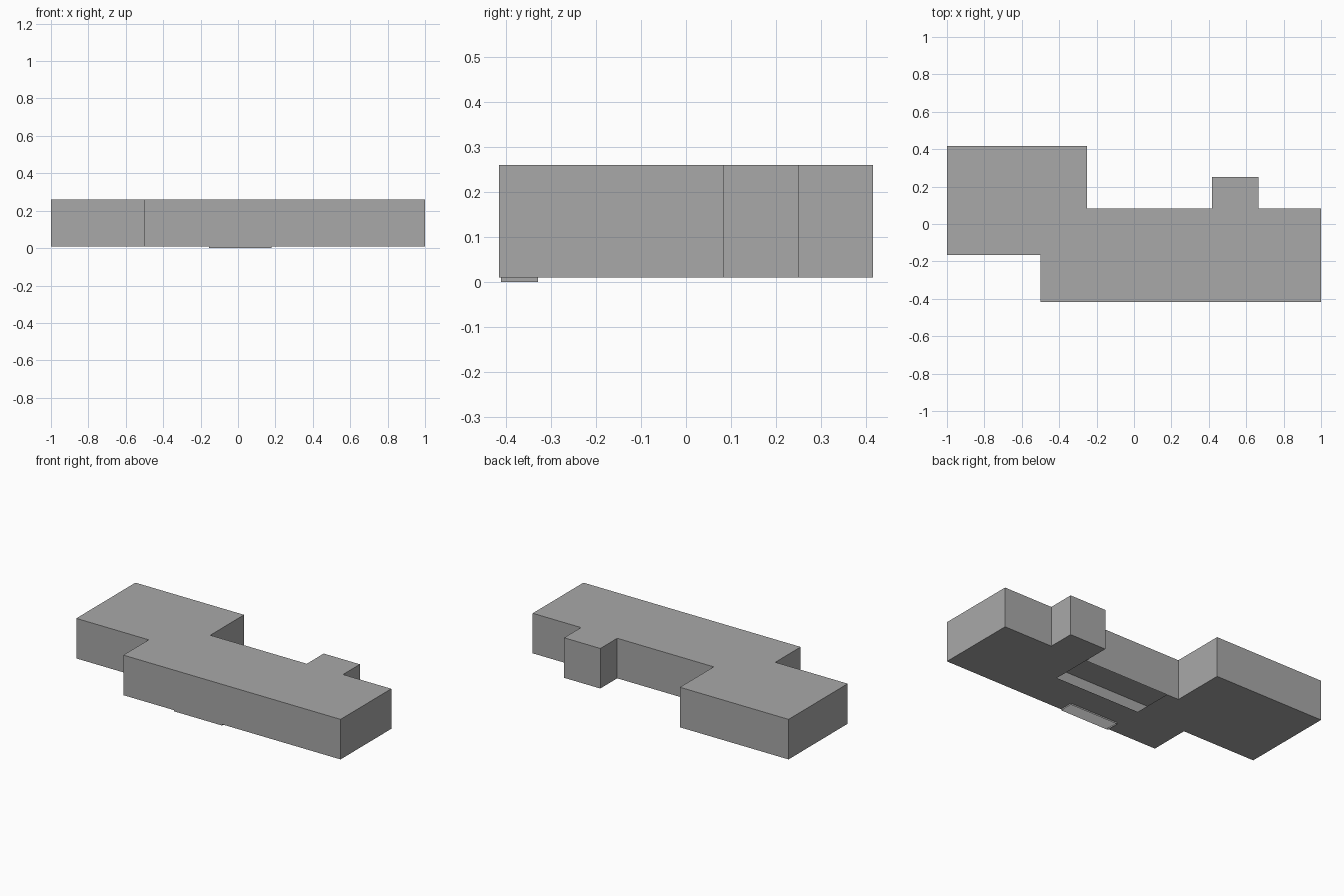
import bpy
import bmesh

cube = bpy.data.objects.get("Cube")
if cube:
    bpy.data.objects.remove(cube, do_unlink=True)

U = 1 / 12             # plan module
FLOOR, TOP = 0.01, 0.26

grey = bpy.data.materials.new("plain grey")
grey.use_nodes = True
colour = (0.395, 0.395, 0.395, 1)
grey.diffuse_color = colour
grey.node_tree.nodes["Principled BSDF"].inputs["Base Color"].default_value = colour


def ring(bm, points, z):
    """Verts of a plan outline at one height."""
    return [bm.verts.new((x, y, z)) for x, y in points]


def walls(bm, points, low, high):
    """Thin vertical walls that follow a counter-clockwise plan outline."""
    a, b = ring(bm, points, low), ring(bm, points, high)
    for i in range(len(points)):
        j = (i + 1) % len(points)
        bm.faces.new((a[i], a[j], b[j], b[i]))


def sheet(bm, outlines, z, up):
    """Flat sheet bounded by the first outline, with the others as holes."""
    edges = []
    for points in outlines:
        verts = ring(bm, points, z)
        edges += [bm.edges.new(pair) for pair in zip(verts, verts[1:] + verts[:1])]
    filled = bmesh.ops.triangle_fill(bm, use_beauty=True, edges=edges)
    for face in filled["geom"]:
        if isinstance(face, bmesh.types.BMFace):
            face.normal_update()
            if face.normal.z * up < 0:
                face.normal_flip()


def finish(name, bm):
    bmesh.ops.remove_doubles(bm, verts=bm.verts, dist=0.0001)
    mesh = bpy.data.meshes.new(name)
    bm.to_mesh(mesh)
    bm.free()
    mesh.materials.append(grey)
    obj = bpy.data.objects.new(name, mesh)
    bpy.context.collection.objects.link(obj)


def scaled(points):
    return [(x * U, y * U) for x, y in points]


# Plan: main block, side wing and small rear bay
front = [(-12, 5), (-12, -2), (-6, -2), (-6, -5), (12, -5), (12, 1),
         (8, 1), (8, 3), (5, 3), (5, 1)]
rear = [(-3, 1), (-3, 5)]
notch = [(5, -2), (-2, -2), (-2, 1)]      # opening in the floor
outline = scaled(front + rear)
floor_outline = scaled(front + notch + rear)
doorway = [(-0.155, -0.412), (0.178, -0.412), (0.178, -0.33), (-0.155, -0.33)]

# Hollow shell: walls and roof
bm = bmesh.new()
walls(bm, outline, FLOOR, TOP)
sheet(bm, [outline], TOP, 1)
finish("building_shell", bm)

# Floor sheet with the rear opening and the doorway hole
bm = bmesh.new()
sheet(bm, [floor_outline, doorway], FLOOR, -1)
finish("floor", bm)

# Shallow rim hanging below the doorway hole
bm = bmesh.new()
walls(bm, doorway, 0, FLOOR)
finish("doorway_rim", bm)
